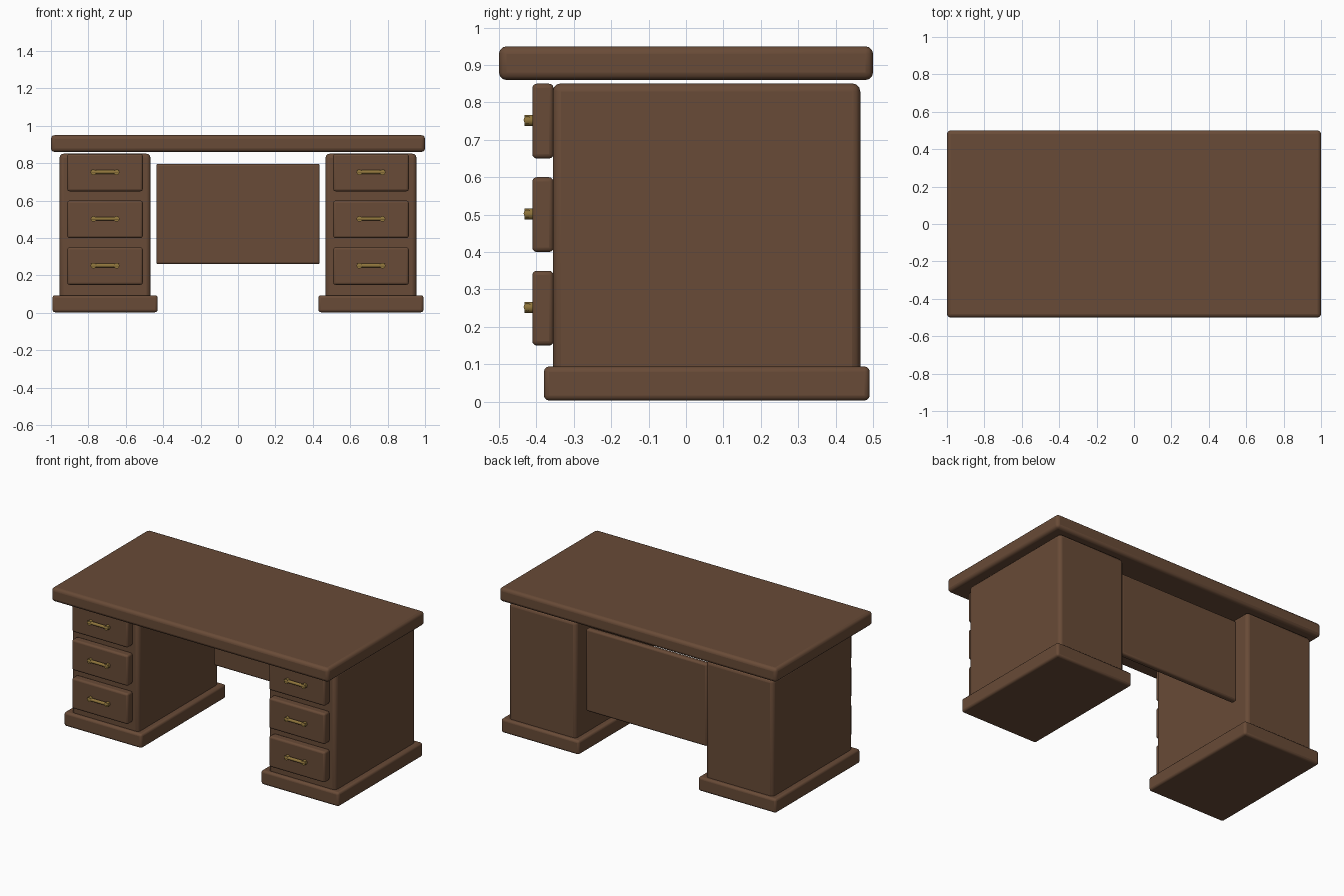
import bpy, math
from mathutils import Vector

if "Cube" in bpy.data.objects:
    bpy.data.objects.remove(bpy.data.objects["Cube"])


def material(name, rgb):
    m = bpy.data.materials.new(name)
    m.diffuse_color = (*rgb, 1)
    m.use_nodes = True
    m.node_tree.nodes["Principled BSDF"].inputs["Base Color"].default_value = m.diffuse_color
    return m


WOOD = material("dark_wood", (0.14, 0.07, 0.038))
BRASS = material("aged_brass", (0.28, 0.18, 0.045))


def finish(ob, name, mat):
    ob.name = name
    ob.data.materials.append(mat)
    bpy.ops.object.shade_smooth_by_angle(angle=math.radians(40))
    return ob


def box(name, lo, hi, bevel, mat=WOOD):
    """Rounded box between two opposite corners."""
    lo, hi = Vector(lo), Vector(hi)
    bpy.ops.mesh.primitive_cube_add(size=1, location=(lo + hi) / 2)
    ob = bpy.context.object
    ob.scale = hi - lo
    bpy.ops.object.transform_apply(location=False, rotation=False, scale=True)
    b = ob.modifiers.new("rounded_edges", 'BEVEL')
    b.width, b.segments = bevel, 3
    return finish(ob, name, mat)


def rod(name, loc, radius, length, axis):
    rot = (0, math.pi / 2, 0) if axis == 'X' else (math.pi / 2, 0, 0)
    bpy.ops.mesh.primitive_cylinder_add(vertices=16, radius=radius, depth=length,
                                        location=loc, rotation=rot)
    return finish(bpy.context.object, name, BRASS)


# Desktop and the panel closing the knee space
box("desktop", (-1, -0.5, 0.86), (1, 0.5, 0.95), 0.02)
box("modesty_panel", (-0.437, 0.37, 0.26), (0.437, 0.41, 0.797), 0.012)

for side, s in (("left", -1), ("right", 1)):
    # Pedestal with plinth
    cx = 0.711 * s
    box(f"{side}_pedestal", (cx - 0.243, -0.356, 0.06), (cx + 0.243, 0.466, 0.851), 0.022)
    box(f"{side}_plinth", (cx - 0.281, -0.38, 0.003), (cx + 0.281, 0.491, 0.094), 0.014)
    for i, z in enumerate((0.25, 0.5, 0.75)):
        # Drawer front
        box(f"{side}_drawer_{i + 1}", (cx - 0.202, -0.411, z - 0.1),
            (cx + 0.202, -0.354, z + 0.1), 0.012)
        # Pull: bar on two round posts
        rod(f"{side}_handle_bar_{i + 1}", (cx, -0.424, z + 0.003), 0.010, 0.15, 'X')
        for d in (-1, 1):
            rod(f"{side}_handle_post_{i + 1}", (cx + 0.062 * d, -0.419, z + 0.002),
                0.015, 0.026, 'Y')
